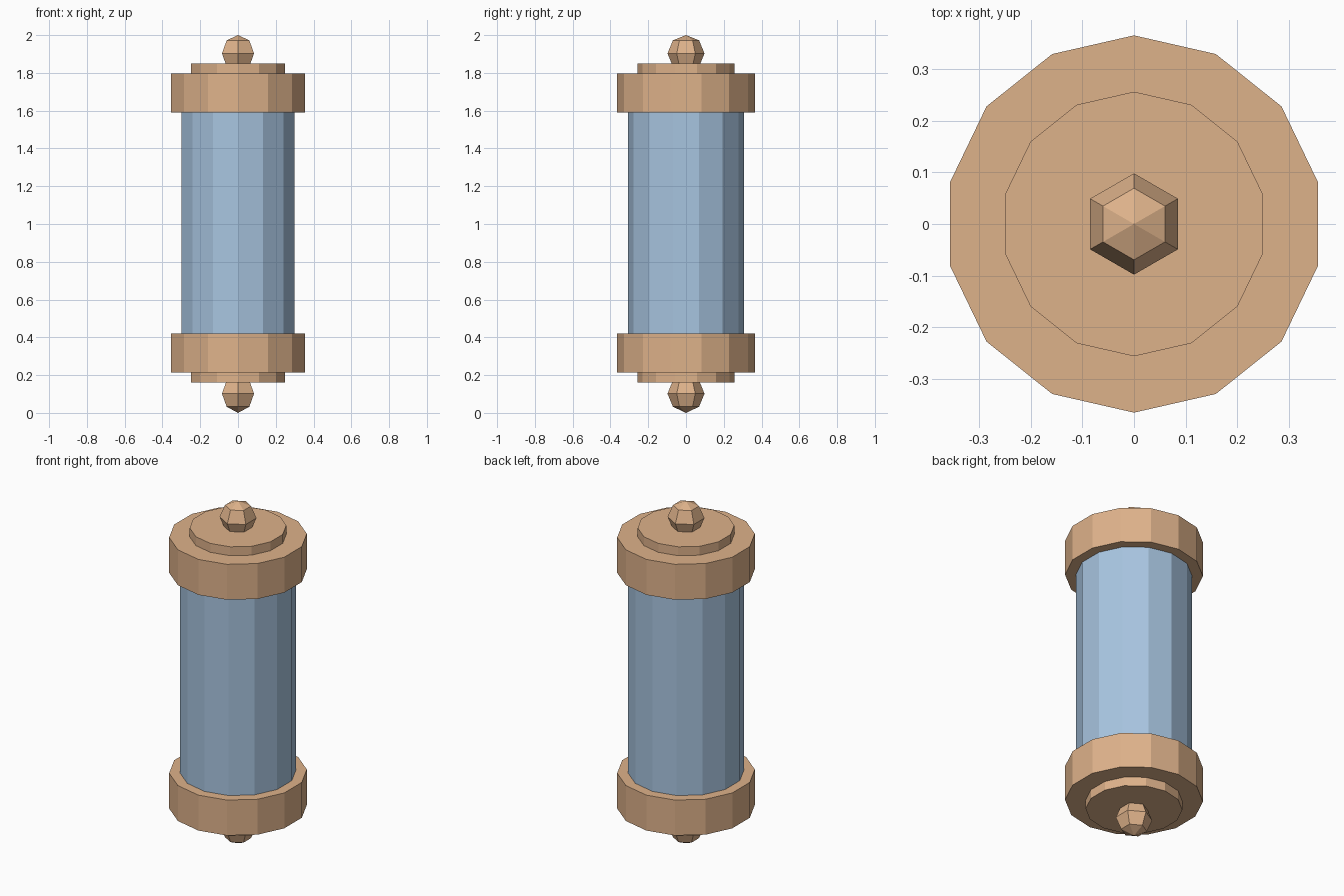
import bpy, bmesh, math

if "Cube" in bpy.data.objects:
    bpy.data.objects.remove(bpy.data.objects["Cube"])


def material(name, rgb):
    m = bpy.data.materials.new(name)
    m.diffuse_color = (*rgb, 1)
    m.use_nodes = True
    m.node_tree.nodes["Principled BSDF"].inputs["Base Color"].default_value = m.diffuse_color
    return m


copper = material("tan metal", (0.73, 0.445, 0.255))
glass = material("pale blue glass", (0.39, 0.555, 0.745))


def lathe(name, profile, sides, mat):
    """Closed low-poly turned solid from (radius, z) points; a corner faces +y."""
    bm = bmesh.new()
    rings = []
    for r, z in profile:
        if r == 0:
            rings.append([bm.verts.new((0, 0, z))])
        else:
            angles = [math.pi / 2 + 2 * math.pi * i / sides for i in range(sides)]
            rings.append([bm.verts.new((r * math.cos(a), r * math.sin(a), z)) for a in angles])
    for a, b in zip(rings, rings[1:]):
        for i in range(sides):
            j = (i + 1) % sides
            quad = [a[i % len(a)], a[j % len(a)], b[j % len(b)], b[i % len(b)]]
            bm.faces.new(list(dict.fromkeys(quad)))
    for ring in (rings[0], rings[-1]):
        if len(ring) > 1:
            bm.faces.new(ring)
    bmesh.ops.recalc_face_normals(bm, faces=bm.faces)
    me = bpy.data.meshes.new(name)
    bm.to_mesh(me)
    bm.free()
    me.materials.append(mat)
    ob = bpy.data.objects.new(name, me)
    bpy.context.collection.objects.link(ob)
    return ob


# Glass tube
lathe("glass_tube", [(0.308, 0.41), (0.308, 1.60)], 14, glass)

# Stepped end caps: wide collar plus thin disc
lathe("lower_cap", [(0.256, 0.16), (0.256, 0.213), (0.365, 0.213), (0.365, 0.42)], 14, copper)
lathe("upper_cap", [(0.365, 1.59), (0.365, 1.797), (0.256, 1.797), (0.256, 1.849)], 14, copper)

# Six-sided ball knobs on both ends
R = 0.098
for name, centre in (("lower_knob", 0.102), ("upper_knob", 1.903)):
    ring = R * math.sqrt(0.5)
    low, high = (0, centre + R) if centre < 1 else (centre - R, 2.0)
    lathe(name, [(0, low), (ring, centre - ring), (R, centre),
                 (ring, centre + ring), (0, high)], 6, copper)
